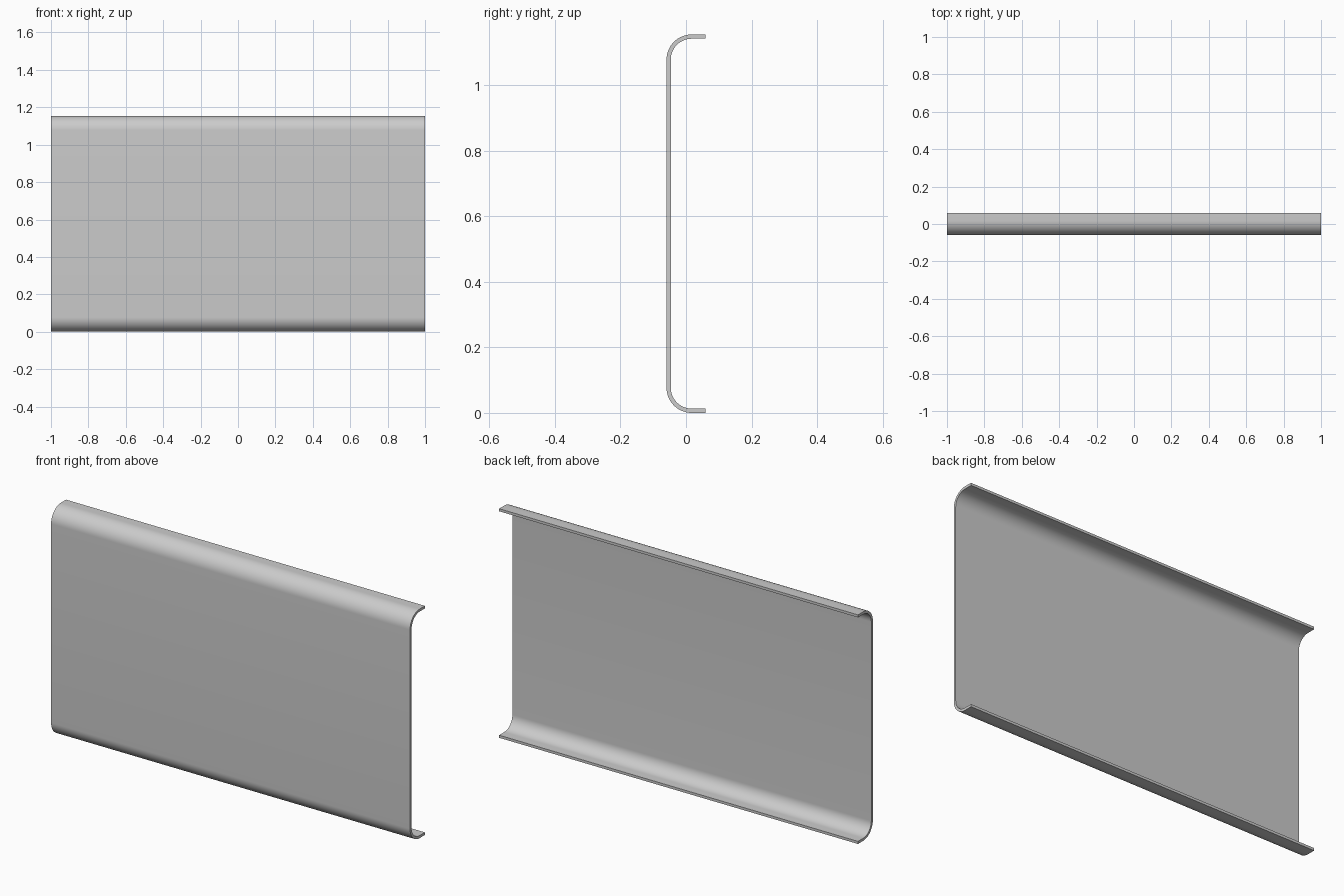
import bpy
import bmesh
from math import sin, cos, pi, radians

cube = bpy.data.objects.get("Cube")
if cube:
    bpy.data.objects.remove(cube, do_unlink=True)

LENGTH, HEIGHT, DEPTH = 2.0, 1.154, 0.119
THICK, RADIUS, STEPS = 0.013, 0.077, 16

# Plain grey metal
metal = bpy.data.materials.new("grey_metal")
metal.use_nodes = True
grey = (0.6, 0.6, 0.6, 1.0)
metal.diffuse_color = grey
metal.node_tree.nodes["Principled BSDF"].inputs["Base Color"].default_value = grey


def channel_line(inset):
    """Bent sheet outline in (y, z), offset inward by inset, bottom lip to top lip."""
    r = RADIUS - inset
    cy = RADIUS - DEPTH / 2
    lower = [(DEPTH / 2, inset)]
    for i in range(STEPS + 1):
        a = pi / 2 * i / STEPS
        lower.append((cy - r * sin(a), RADIUS - r * cos(a)))
    upper = [(y, HEIGHT - z) for y, z in reversed(lower)]
    return lower + upper


# Bent channel panel: outer and inner lines swept along x
bm = bmesh.new()
outer, inner = channel_line(0), channel_line(THICK)
rings = []
for x in (-LENGTH / 2, LENGTH / 2):
    rings.append([[bm.verts.new((x, y, z)) for y, z in line] for line in (outer, inner)])
(lo, li), (ro, ri) = rings
for i in range(len(outer) - 1):
    j = i + 1
    bm.faces.new((lo[i], lo[j], ro[j], ro[i]))
    bm.faces.new((li[i], ri[i], ri[j], li[j]))
    bm.faces.new((lo[i], li[i], li[j], lo[j]))
    bm.faces.new((ro[i], ro[j], ri[j], ri[i]))

# Lip edges
for k in (0, -1):
    bm.faces.new((lo[k], ro[k], ri[k], li[k]))
bmesh.ops.recalc_face_normals(bm, faces=bm.faces)

mesh = bpy.data.meshes.new("channel_panel")
bm.to_mesh(mesh)
bm.free()
mesh.materials.append(metal)
panel = bpy.data.objects.new("channel_panel", mesh)
bpy.context.collection.objects.link(panel)

# Smooth bends, sharp sheet edges
bpy.ops.object.select_all(action="DESELECT")
panel.select_set(True)
bpy.context.view_layer.objects.active = panel
bpy.ops.object.shade_smooth_by_angle(angle=radians(30))
